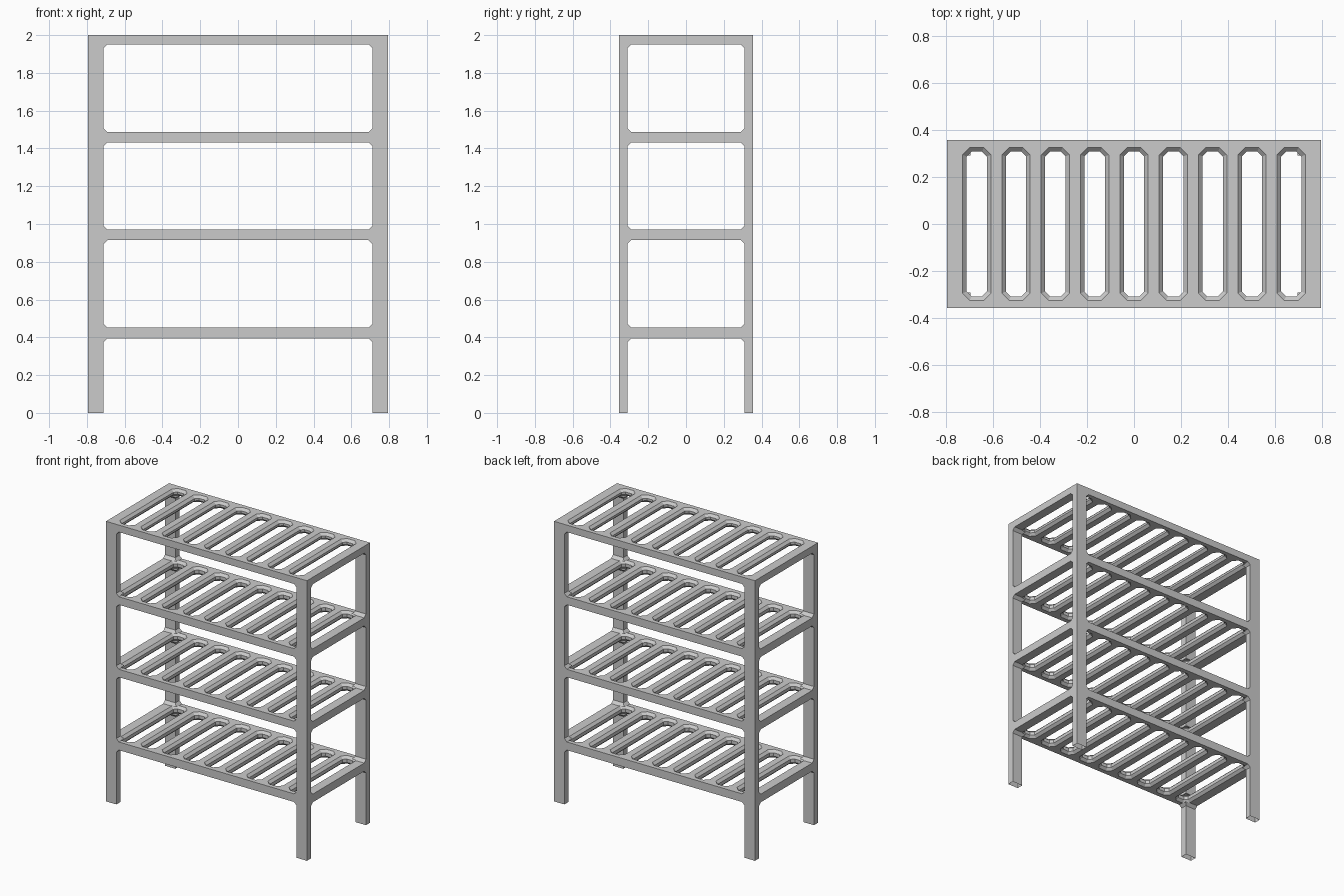
import bpy, bmesh

if "Cube" in bpy.data.objects:
    bpy.data.objects.remove(bpy.data.objects["Cube"])

W, D, H = 0.794, 0.356, 2.0          # half width, half depth, height
LX, LY = 0.712, 0.31                 # inner faces of the legs
C = 0.02                             # corner chamfer
SHELVES = [(0.393, 0.451), (0.914, 0.97), (1.431, 1.488), (1.95, 2.0)]


def octagon(a0, a1, b0, b1, c):
    return [(a0 + c, b0), (a1 - c, b0), (a1, b0 + c), (a1, b1 - c),
            (a1 - c, b1), (a0 + c, b1), (a0, b1 - c), (a0, b0 + c)]


def loft(bm, rings):
    """Closed solid through a stack of equal-length rings."""
    vs = [[bm.verts.new(p) for p in r] for r in rings]
    n = len(vs[0])
    for a, b in zip(vs, vs[1:]):
        for i in range(n):
            bm.faces.new((a[i], a[(i + 1) % n], b[(i + 1) % n], b[i]))
    bm.faces.new(vs[0][::-1])
    bm.faces.new(vs[-1])


def make_object(name, bm):
    bmesh.ops.recalc_face_normals(bm, faces=bm.faces)
    me = bpy.data.meshes.new(name)
    bm.to_mesh(me)
    bm.free()
    ob = bpy.data.objects.new(name, me)
    bpy.context.collection.objects.link(ob)
    return ob


# solid block that everything is cut from
bm = bmesh.new()
loft(bm, [[(-W, -D, z), (W, -D, z), (W, D, z), (-W, D, z)] for z in (0, H)])
rack = make_object("shelf_rack", bm)

# openings between shelves, front-to-back and side-to-side
front_cut, side_cut, slot_cut = bmesh.new(), bmesh.new(), bmesh.new()
bottoms = [-0.2] + [s[1] for s in SHELVES[:-1]]
for z0, (z1, _) in zip(bottoms, SHELVES):
    loft(front_cut, [[(x, y, z) for x, z in octagon(-LX, LX, z0, z1, C)] for y in (-1, 1)])
    loft(side_cut, [[(x, y, z) for y, z in octagon(-LY, LY, z0, z1, C)] for x in (-1, 1)])

# slots between the slats, chamfered above and below
E, B = 0.002, 0.017
for z0, z1 in SHELVES:
    for i in range(9):
        cx = (i - 4) * 0.167
        rings = []
        for z, g in ((z0 - E, B + E), (z0 + B, 0), (z1 - B, 0), (z1 + E, B + E)):
            pts = octagon(cx - 0.043 - g, cx + 0.043 + g, -0.307 - g, 0.307 + g, 0.02 + g * 0.6)
            rings.append([(x, y, z) for x, y in pts])
        loft(slot_cut, rings)

cutters = [make_object(n, b) for n, b in (("front_opening_cutter", front_cut),
                                          ("side_opening_cutter", side_cut),
                                          ("slot_cutter", slot_cut))]
for c in cutters:
    m = rack.modifiers.new(c.name, 'BOOLEAN')
    m.operation, m.solver, m.object = 'DIFFERENCE', 'EXACT', c
    c.hide_render = True

# bake the cuts, drop the cutters and leave the leg bottoms open
bpy.context.view_layer.update()
me = bpy.data.meshes.new_from_object(rack.evaluated_get(bpy.context.evaluated_depsgraph_get()))
rack.modifiers.clear()
rack.data = me
for c in cutters:
    bpy.data.objects.remove(c)
bm = bmesh.new()
bm.from_mesh(me)
feet = [f for f in bm.faces if all(v.co.z < 0.001 for v in f.verts)]
bmesh.ops.delete(bm, geom=feet, context='FACES')
bm.to_mesh(me)
bm.free()
